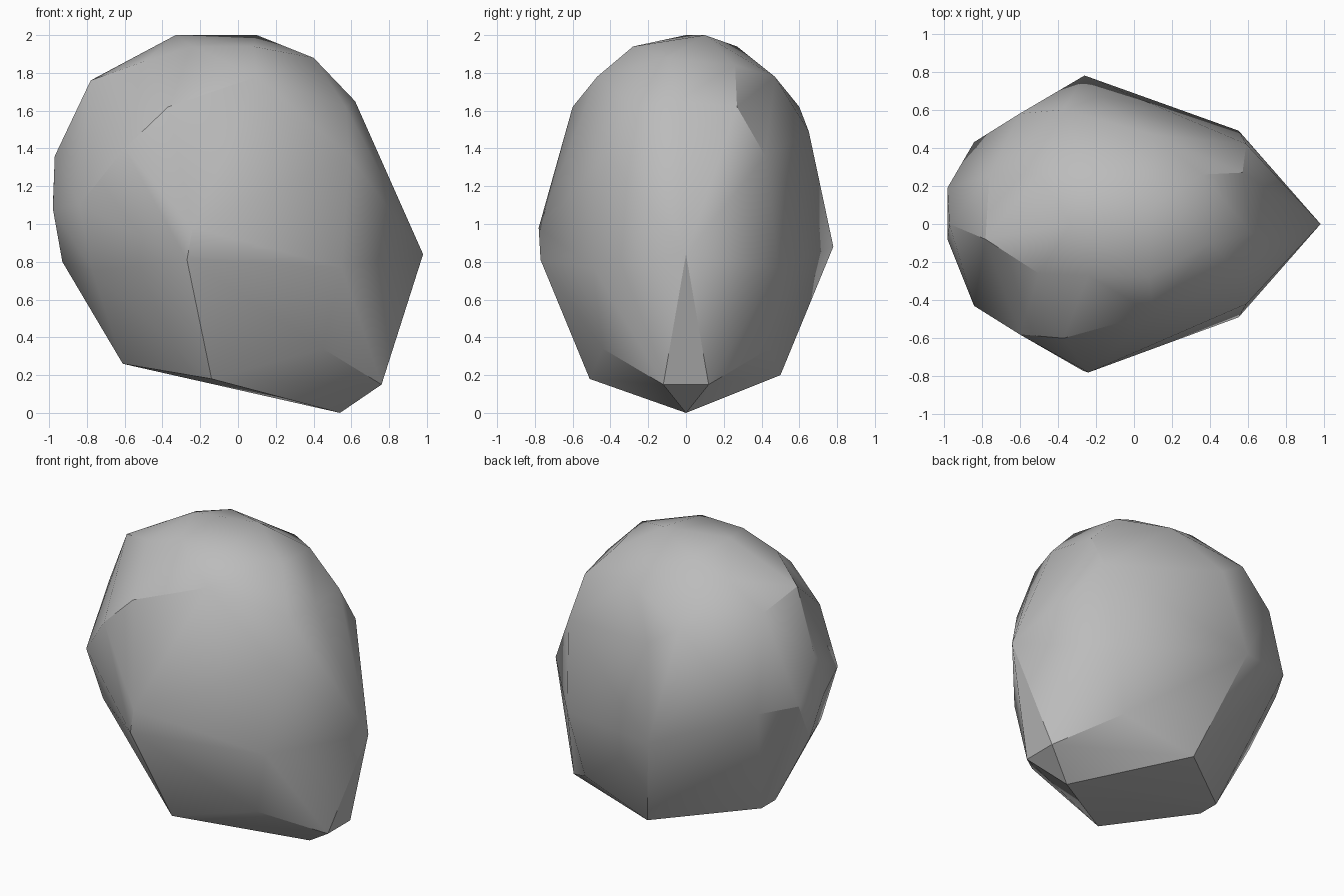
import bpy
import bmesh
from math import radians


def remove_default_cube():
    """Remove the default cube if the scene holds one."""
    cube = bpy.data.objects.get("Cube")
    if cube is not None:
        bpy.data.objects.remove(cube, do_unlink=True)


def make_material(name, color):
    """Create a plain material whose viewport and render colours agree."""
    material = bpy.data.materials.new(name)
    material.use_nodes = True
    material.diffuse_color = color
    shader = material.node_tree.nodes["Principled BSDF"]
    shader.inputs["Base Color"].default_value = color
    shader.inputs["Roughness"].default_value = 0.8
    return material


def mirrored(points):
    """Return the points together with their copies across the long axis."""
    return [(x, side * y, z) for x, y, z in points for side in (-1, 1)]


def build_hull(name, points, material, smooth_angle):
    """Wrap the corner points in a faceted convex skin."""
    bm = bmesh.new()
    for point in points:
        bm.verts.new(point)
    result = bmesh.ops.convex_hull(bm, input=bm.verts)
    leftovers = set(result["geom_interior"]) | set(result["geom_unused"])
    loose = [item for item in leftovers if isinstance(item, bmesh.types.BMVert)]
    bmesh.ops.delete(bm, geom=loose, context="VERTS")
    bmesh.ops.recalc_face_normals(bm, faces=bm.faces)
    mesh = bpy.data.meshes.new(name)
    bm.to_mesh(mesh)
    bm.free()
    mesh.materials.append(material)
    body = bpy.data.objects.new(name, mesh)
    bpy.context.collection.objects.link(body)
    bpy.ops.object.select_all(action="DESELECT")
    body.select_set(True)
    bpy.context.view_layer.objects.active = body
    bpy.ops.object.shade_smooth_by_angle(angle=smooth_angle)
    return body


remove_default_cube()
stone_grey = make_material("stone grey", (0.5, 0.5, 0.5, 1))

# Corners of the crown
crown_pairs = [(-.24, .27, 1.94), (-.5, .26, 1.86), (.1, .47, 1.78)]
crown_single = [
    (-.33, 0, 2), (.1, .1, 2), (.08, -.28, 1.94), (.4, -.1, 1.88),
    (.36, .26, 1.84), (-.78, -.08, 1.76), (-.76, .25, 1.7), (.62, -.05, 1.65),
]

# Corners around the flanks
flank_pairs = [
    (-.37, .6, 1.62), (.57, .27, 1.62), (.59, .42, 1.36),
    (-.6, .58, 1.4), (-.84, .43, 1.1), (.55, .49, .77),
]
flank_single = [
    (-.24, -.78, .98), (-.27, -.77, .81), (-.26, .78, .88), (-.17, .65, 1.49),
    (-.97, 0, 1.36), (-.98, -.08, 1.08), (-.98, .19, 1.1), (-.93, 0, .8),
    (-.77, -.35, .75),
]

# Pointed nose and the slanted underside
nose = [(.98, 0, .84)]
base_pairs = [(.76, .12, .15), (.45, .44, .34)]
base_single = [
    (.54, 0, 0), (-.14, -.51, .18), (-.06, .5, .2),
    (-.61, -.09, .26), (-.61, .06, .26),
]

corners = mirrored(crown_pairs + flank_pairs + base_pairs)
corners += crown_single + flank_single + nose + base_single
build_hull("boulder", corners, stone_grey, radians(30))
